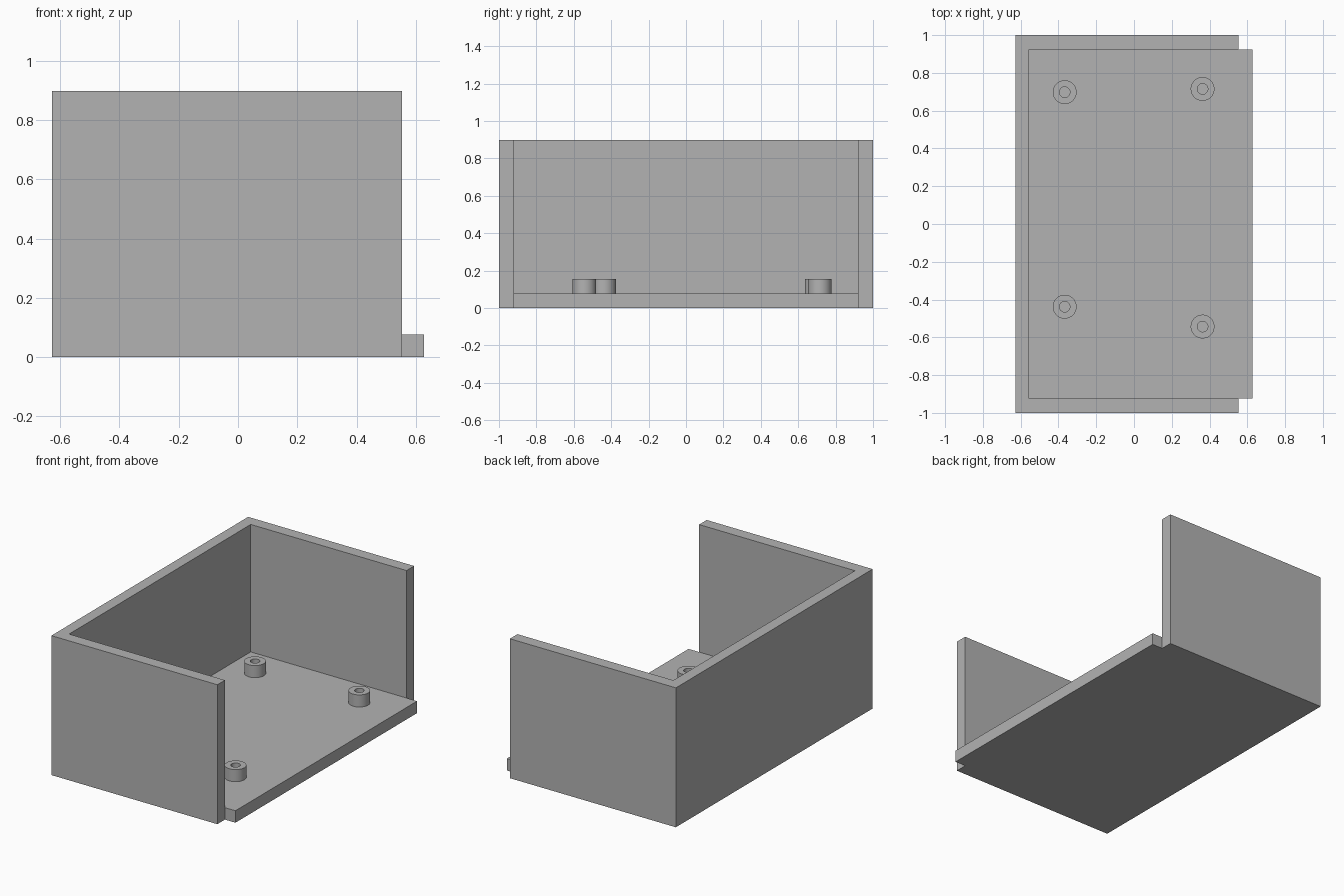
import bpy, bmesh, math

if "Cube" in bpy.data.objects:
    bpy.data.objects.remove(bpy.data.objects["Cube"])

grey = bpy.data.materials.new("plain grey")
grey.diffuse_color = (0.45, 0.45, 0.45, 1)
grey.use_nodes = True
grey.node_tree.nodes["Principled BSDF"].inputs["Base Color"].default_value = grey.diffuse_color


def finish(name, bm):
    bmesh.ops.recalc_face_normals(bm, faces=bm.faces)
    mesh = bpy.data.meshes.new(name)
    bm.to_mesh(mesh)
    bm.free()
    mesh.materials.append(grey)
    obj = bpy.data.objects.new(name, mesh)
    bpy.context.collection.objects.link(obj)
    return obj


def prism(name, outline, z0, z1):
    """Extrude a flat outline from z0 up to z1."""
    bm = bmesh.new()
    face = bm.faces.new([bm.verts.new((x, y, z0)) for x, y in outline])
    top = bmesh.ops.extrude_face_region(bm, geom=[face])["geom"]
    bmesh.ops.translate(bm, vec=(0, 0, z1 - z0),
                        verts=[v for v in top if isinstance(v, bmesh.types.BMVert)])
    return finish(name, bm)


def standoff(name, x, y, z0, z1, outer, inner, n=48):
    """Hollow post: a rectangular section spun round its axis."""
    bm = bmesh.new()
    section = [(inner, z0), (outer, z0), (outer, z1), (inner, z1)]
    rings = []
    for i in range(n):
        a = 2 * math.pi * i / n
        rings.append([bm.verts.new((x + r * math.cos(a), y + r * math.sin(a), z))
                      for r, z in section])
    for i in range(n):
        p, q = rings[i], rings[(i + 1) % n]
        for k in range(4):
            m = (k + 1) % 4
            bm.faces.new((p[k], q[k], q[m], p[m]))
    obj = finish(name, bm)
    bpy.ops.object.select_all(action='DESELECT')
    obj.select_set(True)
    bpy.context.view_layer.objects.active = obj
    bpy.ops.object.shade_smooth_by_angle(angle=math.radians(30))


LEFT, INNER, WALL_END, FLOOR_END = -0.628, -0.556, 0.553, 0.628
SIDE, FLOOR_TOP, HEIGHT = 0.923, 0.077, 0.897

# U-shaped wall: front, left and back sides
prism("walls", [(LEFT, -1), (WALL_END, -1), (WALL_END, -SIDE), (INNER, -SIDE),
                (INNER, SIDE), (WALL_END, SIDE), (WALL_END, 1), (LEFT, 1)], 0, HEIGHT)

# Floor plate, sticking out past the open side
prism("floor", [(INNER, -SIDE), (FLOOR_END, -SIDE), (FLOOR_END, SIDE), (INNER, SIDE)],
      0, FLOOR_TOP)

# Four hollow mounting posts
for i, (x, y) in enumerate([(-0.367, 0.698), (0.363, 0.715), (-0.367, -0.438), (0.363, -0.543)]):
    standoff(f"mounting_post_{i + 1}", x, y, FLOOR_TOP, 0.155, 0.063, 0.028)
